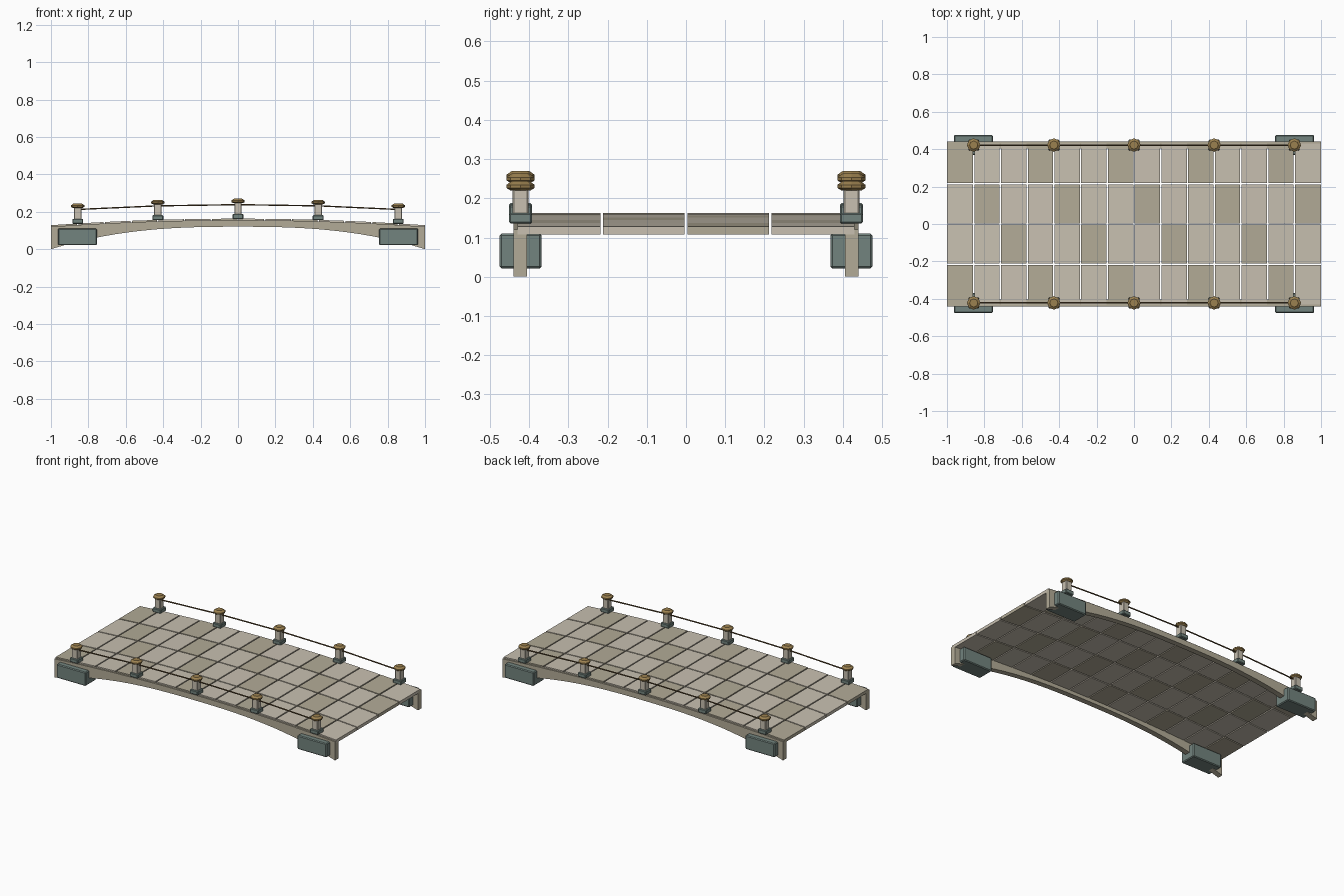
import bpy, bmesh
from math import cos, sin, pi

if "Cube" in bpy.data.objects:
    bpy.data.objects.remove(bpy.data.objects["Cube"])

def mat(name, rgb):
    m = bpy.data.materials.new(name)
    m.diffuse_color = (*rgb, 1)
    m.use_nodes = True
    m.node_tree.nodes["Principled BSDF"].inputs["Base Color"].default_value = m.diffuse_color
    return m

STONE = mat("pale_stone", (0.58, 0.53, 0.44))
DARK = mat("dark_stone", (0.45, 0.41, 0.31))
TEAL = mat("teal_stone", (0.17, 0.23, 0.21))
GOLD = mat("gold", (0.33, 0.22, 0.08))
CORD = mat("cord", (0.12, 0.075, 0.03))

def finish(name, bm, mats, bevel=0):
    bmesh.ops.recalc_face_normals(bm, faces=bm.faces)
    me = bpy.data.meshes.new(name)
    bm.to_mesh(me)
    bm.free()
    ob = bpy.data.objects.new(name, me)
    bpy.context.collection.objects.link(ob)
    for m in mats:
        me.materials.append(m)
    if bevel:
        b = ob.modifiers.new("bevel", 'BEVEL')
        b.width, b.segments = bevel, 1
    return ob

def bridge(bm, loops, mi=0):
    """Closed solid skinned through successive vertex loops."""
    rings = [[bm.verts.new(p) for p in l] for l in loops]
    n = len(rings[0])
    faces = [bm.faces.new(rings[0]), bm.faces.new(rings[-1])]
    for a, b in zip(rings, rings[1:]):
        for k in range(n):
            faces.append(bm.faces.new((a[k], a[(k+1) % n], b[(k+1) % n], b[k])))
    for f in faces:
        f.material_index = mi

def rect(x, y0, y1, z0, z1):
    return [(x, y0, z0), (x, y1, z0), (x, y1, z1), (x, y0, z1)]

def box(name, x0, x1, y0, y1, z0, z1, m, bevel):
    bm = bmesh.new()
    bridge(bm, [rect(x0, y0, y1, z0, z1), rect(x1, y0, y1, z0, z1)])
    return finish(name, bm, [m], bevel)

def deck(x):
    return 0.128 + 0.035 * (1 - x * x)

N, ROWS, HALF, GAP = 14, 4, 0.43, 0.0035

# arched deck of separate paving slabs
bm = bmesh.new()
for i in range(N):
    xa, xb = -1 + 2 * i / N, -1 + 2 * (i + 1) / N
    xa += GAP if i else 0
    xb -= GAP if i < N - 1 else 0
    for j in range(ROWS):
        ya = -HALF + 2 * HALF * j / ROWS + (GAP if j else 0)
        yb = -HALF + 2 * HALF * (j + 1) / ROWS - (GAP if j < ROWS - 1 else 0)
        bridge(bm, [rect(x, ya, yb, deck(x) - 0.02, deck(x)) for x in (xa, xb)],
               1 if (i + j) % 3 == 0 else 0)
finish("deck_slabs", bm, [STONE, DARK])

for s, side in ((-1, "front"), (1, "back")):
    # arched side beam
    bm = bmesh.new()
    loops = []
    for i in range(2 * N + 1):
        x = -1 + i / N
        loops.append(rect(x, s * 0.405, s * 0.44,
                          0.12 * (1 - abs(x) ** 2.6), deck(x) - 0.008))
    bridge(bm, loops)
    finish(side + "_arch_beam", bm, [DARK])

    # abutment blocks
    for t, end in ((-1, "left"), (1, "right")):
        x0, x1 = sorted((t * 0.755, t * 0.963))
        y0, y1 = sorted((s * 0.368, s * 0.475))
        box(f"{side}_{end}_abutment", x0, x1, y0, y1, 0.021, 0.11, TEAL, 0.005)

    # railing posts: plinth, shaft, faceted cap
    y = s * 0.422
    xs = [k * 3 / 7 for k in range(-2, 3)]
    for k, x in enumerate(xs, 1):
        z = deck(x)
        box(f"{side}_post_plinth_{k}", x - 0.029, x + 0.029, y - 0.029, y + 0.029,
            z - 0.002, z + 0.025, TEAL, 0.004)
        box(f"{side}_post_shaft_{k}", x - 0.02, x + 0.02, y - 0.02, y + 0.02,
            z + 0.02, z + 0.087, STONE, 0.003)
        bm = bmesh.new()
        bridge(bm, [[(x + r * cos(a * pi / 4), y + r * sin(a * pi / 4), z + h)
                     for a in range(8)]
                    for r, h in ((0.026, 0.083), (0.036, 0.089),
                                 (0.036, 0.097), (0.022, 0.107))])
        finish(f"{side}_post_cap_{k}", bm, [GOLD])

    # rail cord strung between the posts
    bm = bmesh.new()
    bridge(bm, [[(x, y + 0.004 * cos(a * pi / 3), deck(x) + 0.075 + 0.004 * sin(a * pi / 3))
                 for a in range(6)] for x in xs])
    finish(side + "_rail_cord", bm, [CORD])
